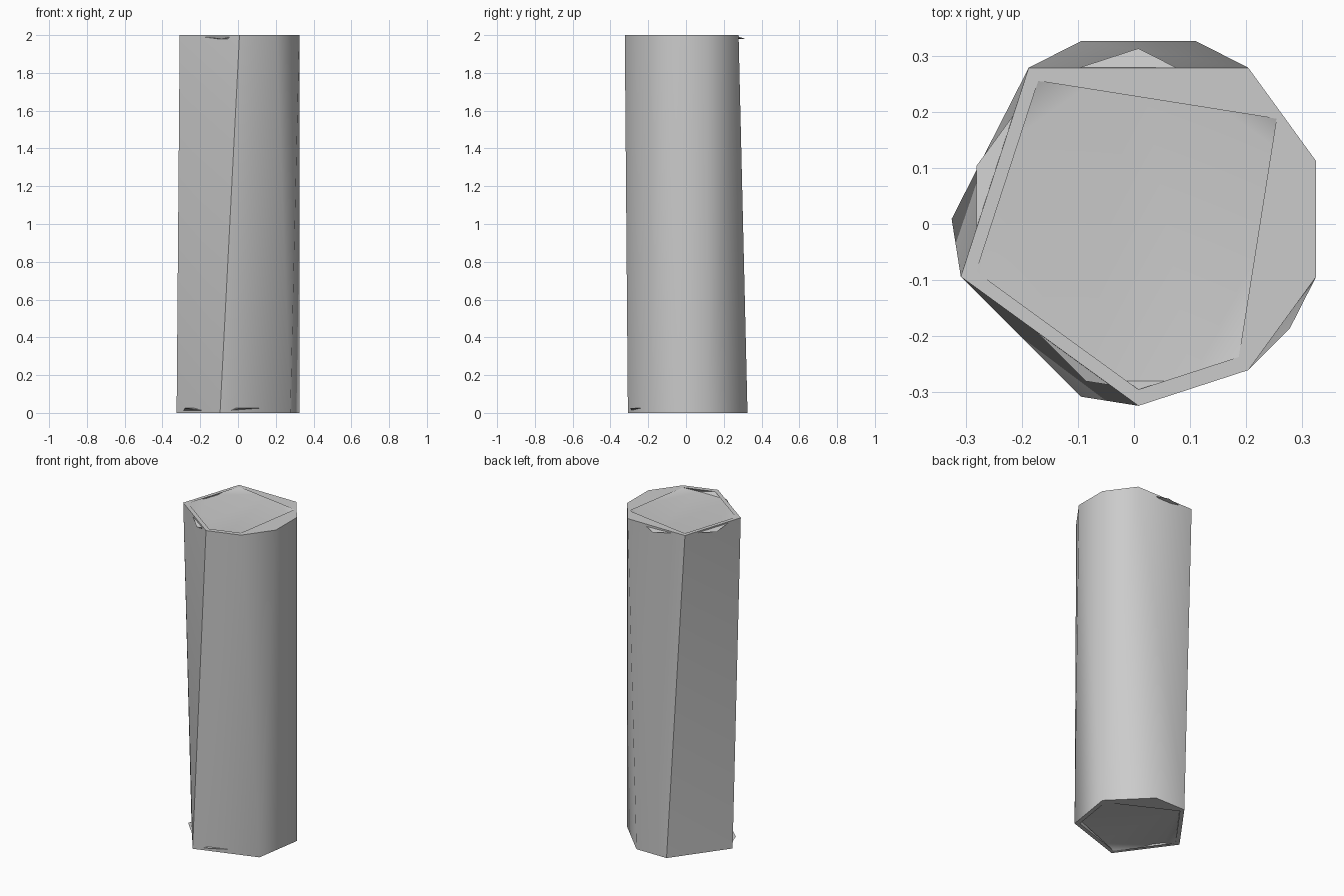
import bpy, bmesh, math

if "Cube" in bpy.data.objects:
    bpy.data.objects.remove(bpy.data.objects["Cube"])

CX, CY = 0.008, 0.009          # ring centre
R_OUT, R_IN = 0.333, 0.304     # outer wall and recessed end radii

bm = bmesh.new()


def ring(r, z, angles):
    """List of (angle, vertex) around the log axis."""
    out = []
    for a in angles:
        t = math.radians(a)
        out.append((a, bm.verts.new((CX + r * math.cos(t), CY + r * math.sin(t), z))))
    return out


def bridge(a, b, flip=False):
    """Join two rings with triangles, always stepping to the nearer angle."""
    a = a + [(a[0][0] + 360, a[0][1])]
    b = b + [(b[0][0] + 360, b[0][1])]
    i = j = 0
    while i < len(a) - 1 or j < len(b) - 1:
        step_a = j == len(b) - 1 or (i < len(a) - 1 and a[i + 1][0] <= b[j + 1][0])
        if step_a:
            tri = [a[i][1], a[i + 1][1], b[j][1]]
            i += 1
        else:
            tri = [a[i][1], b[j + 1][1], b[j][1]]
            j += 1
        bm.faces.new(tri[::-1] if flip else tri)


# outer wall
top = ring(R_OUT, 2.0, (18, 54, 126, 198, 270, 306, 342))
bottom = ring(R_OUT, 0.0, (18, 72, 108, 180, 252, 324))
bridge(bottom, top)

# top rim, sloped recess and end face
top_in = ring(R_IN, 2.0, (36, 126, 198, 270, 306))
top_cap = ring(R_IN, 1.98, (18, 90, 162, 252, 288))
bridge(top, top_in)
bridge(top_cap, top_in, flip=True)
bm.faces.new([v for _, v in top_cap])

# bottom rim, sloped recess and end face
bot_in = ring(R_IN, 0.0, (18, 108, 180, 252, 324))
bot_cap = ring(R_IN, 0.025, (-36, 108, 198, 270))
bridge(bottom, bot_in, flip=True)
bridge(bot_cap, [(-36, bot_in[-1][1])] + bot_in[:-1])
bm.faces.new([v for _, v in reversed(bot_cap)])

mesh = bpy.data.meshes.new("hollow_ended_post")
bm.to_mesh(mesh)
bm.free()
post = bpy.data.objects.new("hollow_ended_post", mesh)
bpy.context.collection.objects.link(post)

mat = bpy.data.materials.new("plain grey")
mat.diffuse_color = (0.6, 0.6, 0.6, 1)
mat.use_nodes = True
mat.node_tree.nodes["Principled BSDF"].inputs["Base Color"].default_value = mat.diffuse_color
mesh.materials.append(mat)

bpy.context.view_layer.objects.active = post
post.select_set(True)
bpy.ops.object.shade_smooth_by_angle(angle=math.radians(50))
